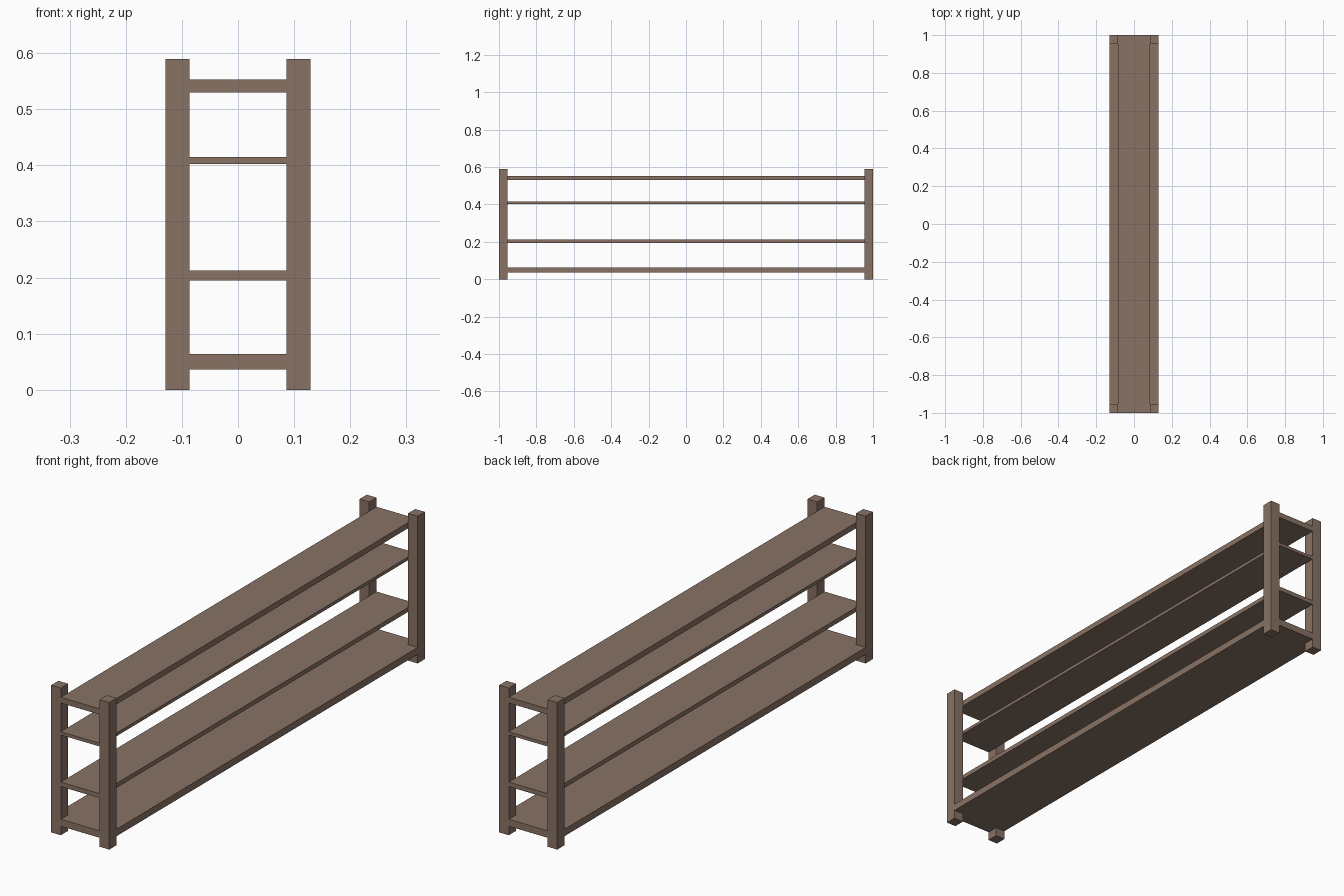
import bpy
import bmesh

cube = bpy.data.objects.get("Cube")
if cube:
    bpy.data.objects.remove(cube, do_unlink=True)

# Single wood colour
wood = bpy.data.materials.new("brown_wood")
wood.use_nodes = True
colour = (0.25, 0.17, 0.13, 1.0)
wood.diffuse_color = colour
wood.node_tree.nodes["Principled BSDF"].inputs["Base Color"].default_value = colour

HALF_W, HALF_L, HEIGHT = 0.129, 1.0, 0.59
POST_X, POST_Y = 0.043, 0.046
INNER_X, INNER_Y = HALF_W - POST_X, HALF_L - POST_Y


def prism(name, outline, bottom, top):
    """Extrude a flat outline upwards between two heights."""
    bm = bmesh.new()
    base = bm.faces.new([bm.verts.new((x, y, bottom)) for x, y in outline])
    grown = bmesh.ops.extrude_face_region(bm, geom=[base])["geom"]
    moved = [v for v in grown if isinstance(v, bmesh.types.BMVert)]
    bmesh.ops.translate(bm, verts=moved, vec=(0, 0, top - bottom))
    bmesh.ops.recalc_face_normals(bm, faces=bm.faces)
    mesh = bpy.data.meshes.new(name)
    bm.to_mesh(mesh)
    bm.free()
    mesh.materials.append(wood)
    obj = bpy.data.objects.new(name, mesh)
    bpy.context.collection.objects.link(obj)
    return obj


def rectangle(x0, x1, y0, y1):
    return [(x0, y0), (x1, y0), (x1, y1), (x0, y1)]


# Four corner posts
for side, sx in (("left", 1), ("right", -1)):
    for end, sy in (("front", -1), ("back", 1)):
        xs = sorted((sx * INNER_X, sx * HALF_W))
        ys = sorted((sy * INNER_Y, sy * HALF_L))
        prism(f"{end}_{side}_post", rectangle(*xs, *ys), 0, HEIGHT)

# Wide bottom shelf, notched around the posts
a, b, c, d = INNER_X, HALF_W, INNER_Y, HALF_L
notched = [(-a, -d), (a, -d), (a, -c), (b, -c), (b, c), (a, c),
           (a, d), (-a, d), (-a, c), (-b, c), (-b, -c), (-a, -c)]
prism("bottom_shelf", notched, 0.036, 0.064)

# Narrow shelves held between the posts
narrow = rectangle(-INNER_X, INNER_X, -HALF_L, HALF_L)
for name, bottom, top in (("lower_shelf", 0.195, 0.213),
                          ("upper_shelf", 0.402, 0.415),
                          ("top_shelf", 0.53, 0.553)):
    prism(name, narrow, bottom, top)
